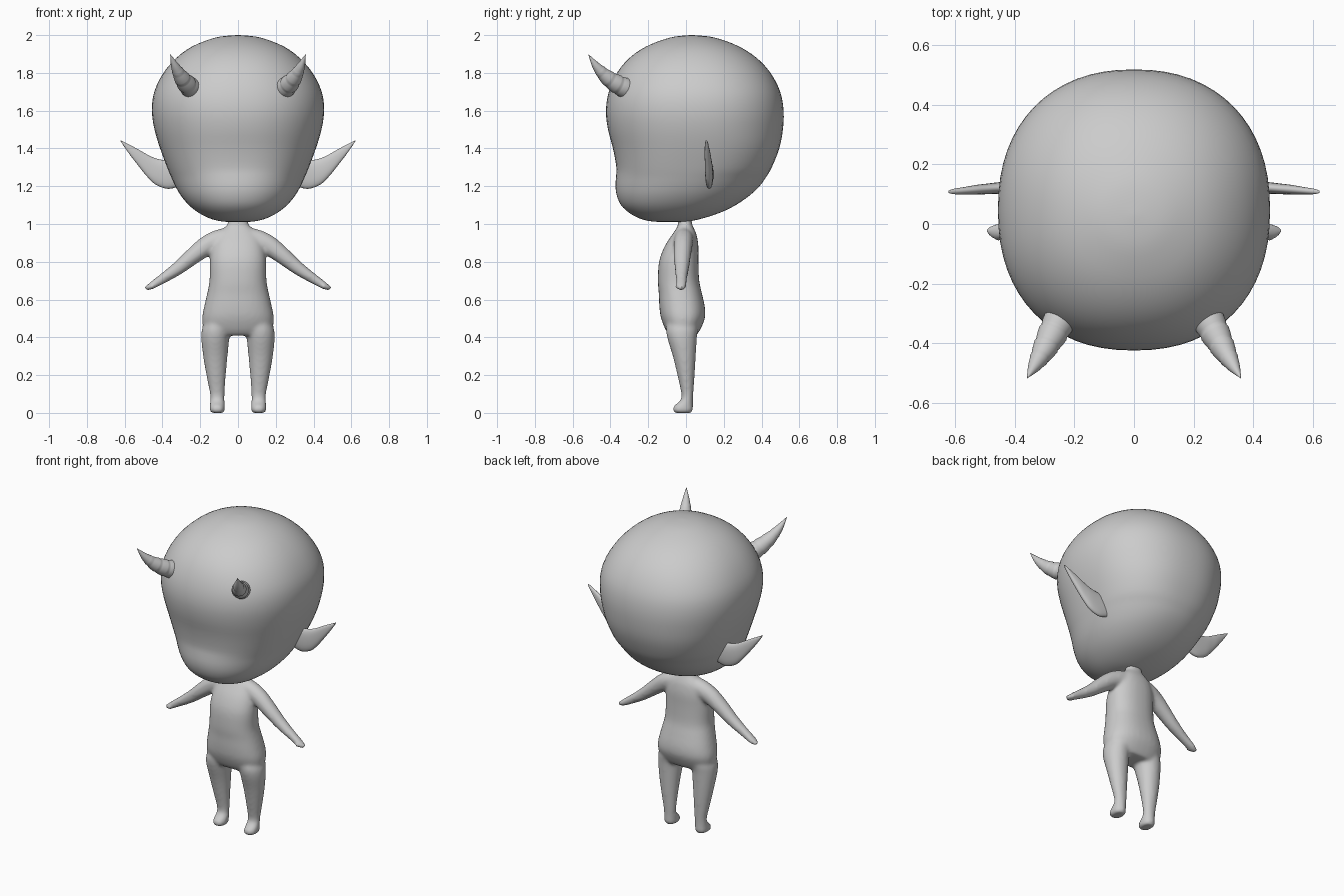
import bpy, bmesh, math
from mathutils import Vector

if "Cube" in bpy.data.objects:
    bpy.data.objects.remove(bpy.data.objects["Cube"])

grey = bpy.data.materials.new("plain grey")
grey.diffuse_color = (0.6, 0.6, 0.6, 1)
grey.use_nodes = True
grey.node_tree.nodes["Principled BSDF"].inputs["Base Color"].default_value = grey.diffuse_color


def smooth_rows(rows, steps):
    """Catmull-Rom interpolation of every column in a table of sections."""
    out = []
    for i in range(len(rows) - 1):
        a, b, c, d = (rows[max(i - 1, 0)], rows[i], rows[i + 1],
                      rows[min(i + 2, len(rows) - 1)])
        for k in range(steps):
            t = k / steps
            out.append([0.5 * (2 * q + (r - p) * t + (2 * p - 5 * q + 4 * r - s) * t * t
                               + (3 * q - p - 3 * r + s) * t ** 3)
                        for p, q, r, s in zip(a, b, c, d)])
    return out + [list(rows[-1])]


def ring(center, u, v, count, n=2.0):
    """Superellipse ring spanned by two half-axis vectors."""
    pts = []
    for i in range(count):
        a = 2 * math.pi * i / count
        c, s = math.cos(a), math.sin(a)
        pts.append(center + u * math.copysign(abs(c) ** (2 / n), c)
                   + v * math.copysign(abs(s) ** (2 / n), s))
    return pts


def loft(bm, rings):
    loops = [[bm.verts.new(p) for p in r] for r in rings]
    for a, b in zip(loops, loops[1:]):
        for i in range(len(a)):
            j = (i + 1) % len(a)
            bm.faces.new((a[i], a[j], b[j], b[i]))
    bm.faces.new(loops[0][::-1])
    bm.faces.new(loops[-1])


def level_loft(bm, rows, count, steps, side=1):
    """Rows: z, x min, x max, y front, y back, squareness."""
    rings = []
    for z, x0, x1, y0, y1, n in smooth_rows(rows, steps):
        c = Vector((side * (x0 + x1) / 2, (y0 + y1) / 2, z))
        rings.append(ring(c, Vector(((x1 - x0) / 2, 0, 0)),
                          Vector((0, (y1 - y0) / 2, 0)), count, n))
    loft(bm, rings)


def finish(name, bm, angle=60, mirror=False):
    bmesh.ops.remove_doubles(bm, verts=bm.verts, dist=1e-5)
    bmesh.ops.recalc_face_normals(bm, faces=bm.faces)
    me = bpy.data.meshes.new(name)
    bm.to_mesh(me)
    bm.free()
    me.materials.append(grey)
    ob = bpy.data.objects.new(name, me)
    bpy.context.collection.objects.link(ob)
    if mirror:
        ob.modifiers.new("mirror", 'MIRROR').use_mirror_merge = False
    bpy.ops.object.select_all(action='DESELECT')
    ob.select_set(True)
    bpy.context.view_layer.objects.active = ob
    bpy.ops.object.shade_smooth_by_angle(angle=math.radians(angle))
    return ob


# Head: z, half width, front, back, squareness
head = [(1.01, .002, -.085, -.08, 2), (1.013, .085, -.18, .01, 2.1), (1.03, .152, -.248, .09, 2.1),
        (1.06, .21, -.303, .182, 2.15), (1.1, .261, -.345, .264, 2.15), (1.15, .303, -.367, .337, 2.15),
        (1.2, .332, -.374, .39, 2.15), (1.25, .355, -.371, .426, 2.2), (1.3, .376, -.369, .455, 2.3),
        (1.4, .413, -.387, .495, 2.3), (1.5, .443, -.414, .514, 2.25), (1.6, .457, -.425, .518, 2.25),
        (1.7, .445, -.41, .5, 2.25), (1.8, .396, -.367, .449, 2.2), (1.88, .327, -.3, .375, 2.15),
        (1.94, .244, -.212, .282, 2.1), (1.98, .145, -.11, .178, 2), (1.995, .074, -.04, .105, 2),
        (2.0, .002, .028, .032, 2)]
bm = bmesh.new()
level_loft(bm, [(z, -w, w, f, b, n) for z, w, f, b, n in head], 64, 3)
head_ob = finish("head", bm, 80)
relax = head_ob.modifiers.new("relax", 'SMOOTH')
relax.factor = .5
relax.iterations = 3

# Body: torso, legs, arms and thumbs fused into one soft skin
bm = bmesh.new()
torso = [(.41, .15, -.085, .055), (.44, .18, -.108, .075), (.5, .19, -.132, .1),
         (.56, .18, -.141, .1), (.63, .164, -.144, .085), (.7, .151, -.149, .07),
         (.8, .149, -.143, .066), (.88, .138, -.114, .066), (.94, .115, -.076, .057),
         (.975, .08, -.052, .043), (1.0, .055, -.042, .032), (1.05, .05, -.04, .03)]
level_loft(bm, [(z, -w, w, f, b, 2.3) for z, w, f, b in torso], 32, 3)
leg = [(0, .078, .14, -.06, .028, 2.4), (.012, .07, .15, -.07, .036, 2.4),
       (.035, .07, .15, -.066, .037, 2.2), (.065, .071, .148, -.032, .037, 2),
       (.1, .071, .149, -.025, .039, 2), (.2, .064, .168, -.046, .046, 2),
       (.3, .055, .185, -.07, .052, 2), (.4, .045, .195, -.1, .058, 2),
       (.46, .035, .186, -.105, .065, 2), (.52, .04, .15, -.08, .05, 2),
       (.56, .07, .11, -.03, .01, 2)]
# Arm rows: x, y, z, half depth, half thickness
arm = [(.05, -.01, .93, .05, .052), (.11, -.012, .912, .052, .056), (.17, -.016, .882, .05, .053),
       (.24, -.02, .829, .046, .045), (.32, -.022, .764, .038, .036), (.4, -.024, .71, .03, .027),
       (.455, -.025, .675, .028, .02), (.49, -.025, .656, .018, .012)]
for s in (-1, 1):
    level_loft(bm, leg, 24, 4, s)
    rows = smooth_rows(arm, 4)
    along = [Vector(r[:3]) for r in rows]
    rings = []
    for i, r in enumerate(rows):
        t = (along[min(i + 1, len(along) - 1)] - along[max(i - 1, 0)]).normalized()
        across = Vector((-t.z, 0, t.x)) * r[4]
        pts = ring(along[i], Vector((0, r[3], 0)), across, 20)
        rings.append([Vector((s * p.x, p.y, p.z)) for p in pts])
    loft(bm, rings)
    thumb = bmesh.ops.create_icosphere(bm, subdivisions=2, radius=.014)["verts"]
    for v in thumb:
        v.co = Vector((s * .455 + v.co.x, -.046 + v.co.y * 1.2, .668 + v.co.z))
body = finish("body", bm, 80)
remesh = body.modifiers.new("fuse", 'REMESH')
remesh.mode = 'VOXEL'
remesh.voxel_size = .009
remesh.use_smooth_shade = True
soft = body.modifiers.new("soften", 'SMOOTH')
soft.factor = .5
soft.iterations = 12

# Ears: thin pointed leaves; rows: top x, top z, bottom x, bottom z, y, half depth
ear = [(.33, 1.33, .31, 1.2, .124, .022), (.405, 1.34, .37, 1.186, .123, .021),
       (.45, 1.353, .435, 1.208, .121, .02), (.49, 1.373, .482, 1.252, .118, .018),
       (.53, 1.396, .525, 1.305, .115, .016), (.575, 1.42, .572, 1.366, .111, .012),
       (.605, 1.435, .603, 1.41, .109, .009), (.622, 1.443, .621, 1.438, .108, .004)]
bm = bmesh.new()
rings = []
for x0, z0, x1, z1, y, d in smooth_rows(ear, 4):
    top, low = Vector((x0, y, z0)), Vector((x1, y, z1))
    rings.append(ring((top + low) / 2, (top - low) / 2, Vector((0, d, 0)), 24, 2.3))
loft(bm, rings)
finish("ears", bm, 60, mirror=True)

# Horns: curved cones with stepped ridges; rows: x, y, z, radius
horn = [(.232, -.288, 1.708, .05), (.252, -.328, 1.722, .052), (.278, -.378, 1.748, .047),
        (.305, -.428, 1.785, .037), (.333, -.475, 1.836, .022), (.358, -.516, 1.897, .001)]
bm = bmesh.new()
rows = smooth_rows(horn, 8)
along = [Vector(r[:3]) for r in rows]
rings = []
for i, r in enumerate(rows):
    t = (along[min(i + 1, len(rows) - 1)] - along[max(i - 1, 0)]).normalized()
    u = t.cross(Vector((0, 0, 1))).normalized()
    ridge = 1.04 - .1 * ((i % 7) / 7) ** 2 if i < 29 else 1
    rings.append(ring(along[i], u * r[3] * ridge, u.cross(t) * r[3] * ridge, 24))
loft(bm, rings)
finish("horns", bm, 50, mirror=True)
